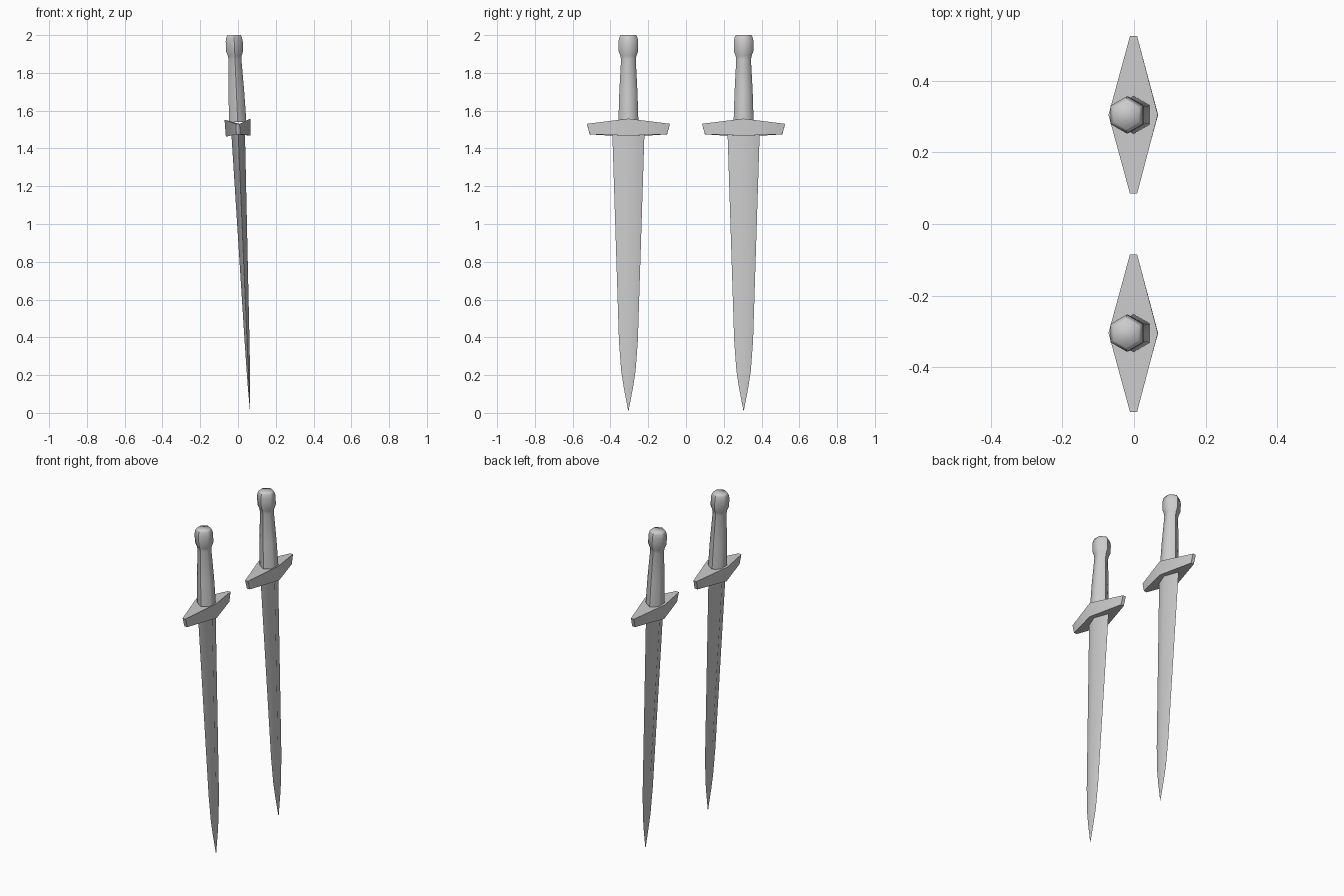
import bpy
import math
from mathutils import Matrix

cube = bpy.data.objects.get("Cube")
if cube:
    bpy.data.objects.remove(cube, do_unlink=True)

steel = bpy.data.materials.new("plain grey")
steel.use_nodes = True
GREY = (0.6, 0.6, 0.6, 1)
steel.diffuse_color = GREY
steel.node_tree.nodes["Principled BSDF"].inputs["Base Color"].default_value = GREY

PIVOT = 1.5
TILT = Matrix.Rotation(-math.radians(2.45), 4, 'Y')


def place(name, verts, faces, side, angle, sharp_edge=None):
    """Make a mesh part, smooth it and lean it about the guard."""
    mesh = bpy.data.meshes.new(name)
    mesh.from_pydata([(x, y, z - PIVOT) for x, y, z in verts], [], faces)
    mesh.materials.append(steel)
    obj = bpy.data.objects.new(name, mesh)
    bpy.context.collection.objects.link(obj)
    obj.matrix_world = Matrix.Translation((0, side * 0.305, PIVOT)) @ TILT
    bpy.ops.object.select_all(action='DESELECT')
    obj.select_set(True)
    bpy.context.view_layer.objects.active = obj
    bpy.ops.object.shade_smooth_by_angle(angle=math.radians(angle))
    if sharp_edge:
        for edge in mesh.edges:
            a, b = (mesh.vertices[i].co for i in edge.vertices)
            if sharp_edge(a, b):
                edge.use_edge_sharp = True
    return obj


def loft(rings):
    """Join equal-sized rings, listed upwards, into a closed solid."""
    n = len(rings[0])
    verts = [p for ring in rings for p in ring]
    faces = [tuple(reversed(range(n))),
             tuple(range(len(verts) - n, len(verts)))]
    for r in range(len(rings) - 1):
        for i in range(n):
            j = (i + 1) % n
            a = r * n
            faces.append((a + i, a + j, a + n + j, a + n + i))
    return verts, faces


def diamond(z, half_x, half_y):
    return [(half_x, 0, z), (0, half_y, z), (-half_x, 0, z), (0, -half_y, z)]


def hexagon(z, radius):
    turns = [math.radians(90 + 60 * i) for i in range(6)]
    return [(radius * math.cos(t), radius * math.sin(t), z) for t in turns]


def guard_ring(z_mid, z_end, half_x, end_y):
    """Long six-sided outline with blunt ends that can droop."""
    e = 0.01
    return [(half_x, 0, z_mid), (e, end_y, z_end), (-e, end_y, z_end),
            (-half_x, 0, z_mid), (-e, -end_y, z_end), (e, -end_y, z_end)]


def on_side_corner(a, b):
    return abs(a.x) < 0.001 and abs(b.x) < 0.001 and a.y * b.y > 0


for side, label in ((-1, "front"), (1, "back")):
    # Blade: flattened diamond section narrowing to a point
    blade = [(0.01, 0.0006, 0.001), (0.13, 0.006, 0.024), (0.22, 0.009, 0.038),
             (0.38, 0.013, 0.05), (1.48, 0.036, 0.085)]
    verts, faces = loft([diamond(z, x, y) for z, x, y in blade])
    place(label + "_blade", verts, faces, side, 60)

    # Crossguard: broad in the middle, blunt undercut ends
    verts, faces = loft([guard_ring(1.465, 1.475, 0.066, 0.205),
                         guard_ring(1.555, 1.53, 0.069, 0.22)])
    place(label + "_guard", verts, faces, side, 40)

    # Grip and pommel: one six-sided turned form
    grip = [(1.54, 0.053), (1.7, 0.048), (1.87, 0.039), (1.89, 0.042),
            (1.915, 0.052), (1.97, 0.052), (1.99, 0.047), (2.0, 0.041)]
    verts, faces = loft([hexagon(z, r) for z, r in grip])
    place(label + "_grip", verts, faces, side, 65, on_side_corner)
